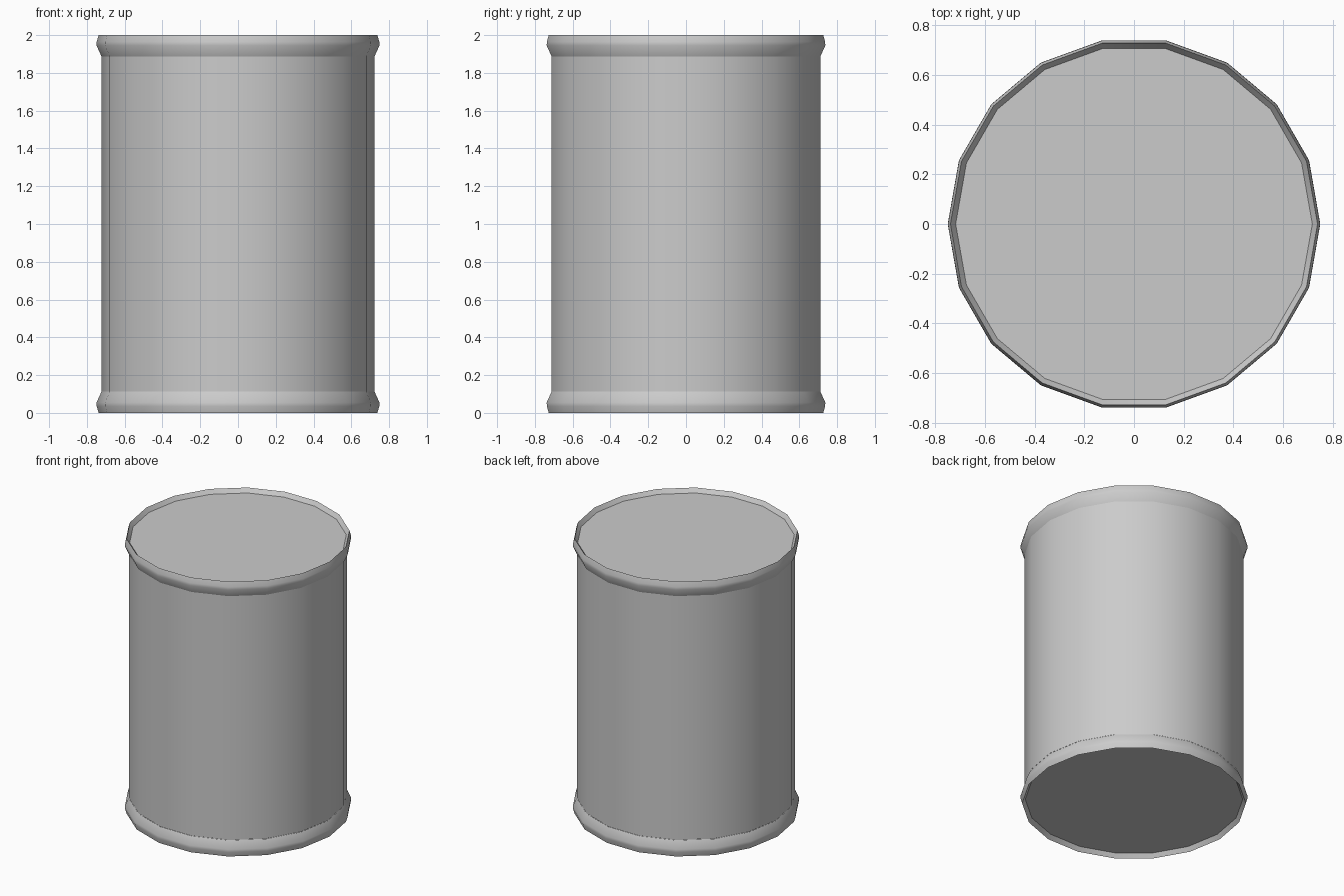
import bpy, bmesh
from math import cos, sin, pi, radians

if "Cube" in bpy.data.objects:
    bpy.data.objects.remove(bpy.data.objects["Cube"])

SIDES = 18

grey = bpy.data.materials.new("plain grey")
grey.use_nodes = True
colour = (0.6, 0.6, 0.6, 1)
grey.diffuse_color = colour
grey.node_tree.nodes["Principled BSDF"].inputs["Base Color"].default_value = colour


def lathe(name, profile, cap=False, flip=False):
    """Turn a (radius, height) profile, listed upwards on the outside, about z."""
    bm = bmesh.new()
    rings = [[bm.verts.new((r * cos(2 * pi * i / SIDES), r * sin(2 * pi * i / SIDES), z))
              for i in range(SIDES)] for r, z in profile]
    for low, high in zip(rings, rings[1:]):
        for i in range(SIDES):
            j = (i + 1) % SIDES
            bm.faces.new((low[i], low[j], high[j], high[i]))
    if cap:
        bm.faces.new(rings[-1])
    if flip:
        # mirror top to bottom
        for v in bm.verts:
            v.co.z = 2 - v.co.z
        bmesh.ops.reverse_faces(bm, faces=bm.faces[:])
    mesh = bpy.data.meshes.new(name)
    bm.to_mesh(mesh)
    bm.free()
    mesh.materials.append(grey)
    obj = bpy.data.objects.new(name, mesh)
    bpy.context.collection.objects.link(obj)
    bpy.ops.object.select_all(action='DESELECT')
    obj.select_set(True)
    bpy.context.view_layer.objects.active = obj
    bpy.ops.object.shade_smooth_by_angle(angle=radians(40))


# Straight can wall
lathe("body", [(0.723, 0.113), (0.723, 1.888)])

# Rolled rim and recessed lid at each end
for end, flip in (("top", False), ("bottom", True)):
    lathe(end + "_rim", [(0.723, 1.888), (0.749, 1.945), (0.748, 1.965), (0.738, 2.0)], flip=flip)
    lathe(end + "_lid", [(0.738, 2.0), (0.717, 1.97)], cap=True, flip=flip)
